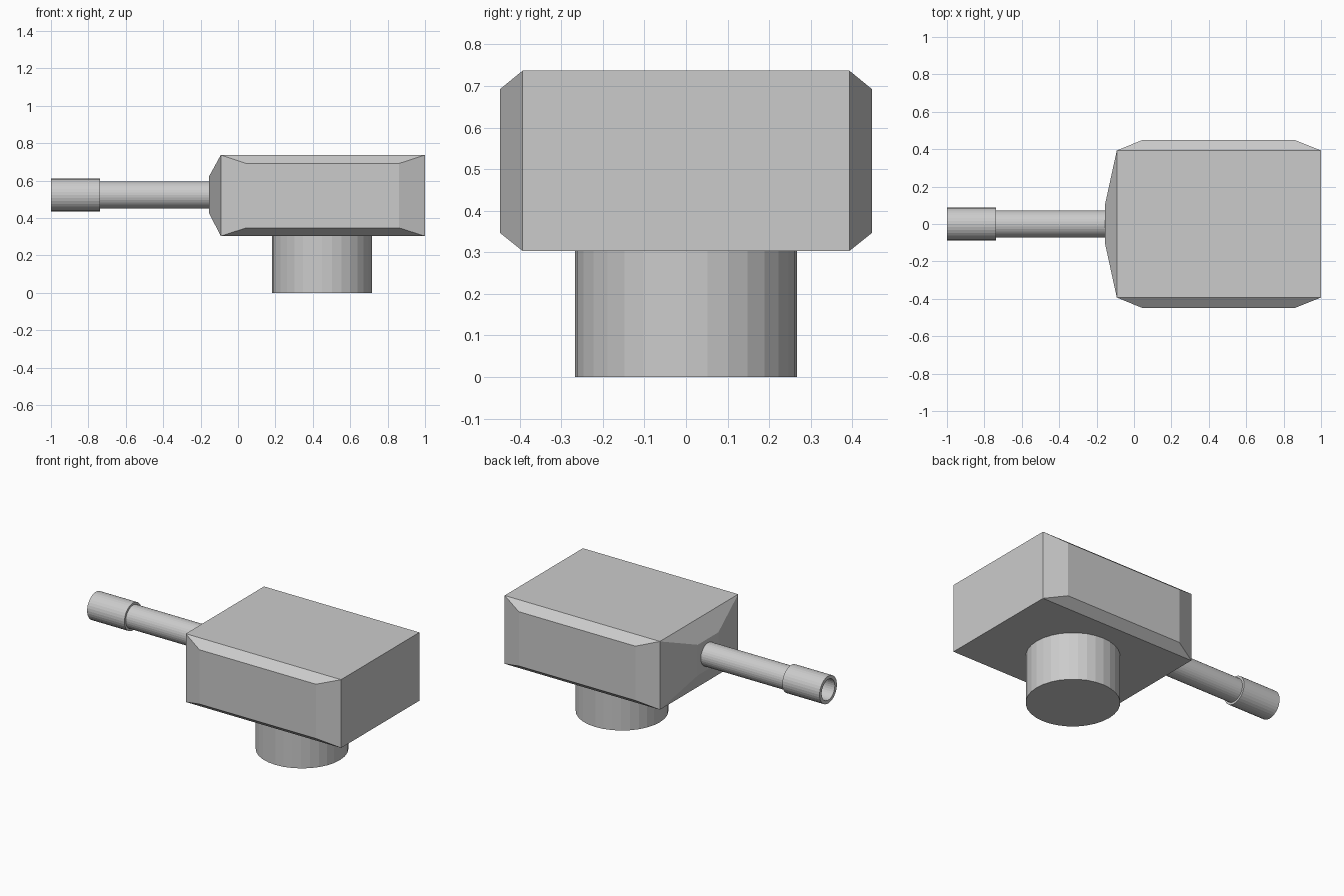
import bpy, bmesh, math
from mathutils import Vector, Matrix

if "Cube" in bpy.data.objects:
    bpy.data.objects.remove(bpy.data.objects["Cube"])


def finish(name, bm):
    bmesh.ops.recalc_face_normals(bm, faces=bm.faces[:])
    mesh = bpy.data.meshes.new(name)
    bm.to_mesh(mesh)
    bm.free()
    obj = bpy.data.objects.new(name, mesh)
    bpy.context.collection.objects.link(obj)
    return obj


def lathe_x(name, profile, z, sides=32):
    """Spin (x, radius) points about an axis parallel to x at height z."""
    bm = bmesh.new()
    verts = [bm.verts.new((x, 0, z + r)) for x, r in profile]
    edges = [bm.edges.new(pair) for pair in zip(verts, verts[1:])]
    bmesh.ops.spin(bm, geom=verts + edges, cent=(0, 0, z), axis=(1, 0, 0),
                   angle=math.tau, steps=sides, use_duplicate=False)
    bmesh.ops.remove_doubles(bm, verts=bm.verts[:], dist=1e-4)
    return finish(name, bm)


# Turret body: a box whose front and side faces rise to smaller panels
X0, X1, Y, Z0, Z1 = -0.092, 1.0, 0.393, 0.303, 0.737
bm = bmesh.new()
bmesh.ops.create_cube(bm, size=1, matrix=Matrix.Translation(
    ((X0 + X1) / 2, 0, (Z0 + Z1) / 2)) @ Matrix.Diagonal((X1 - X0, 2 * Y, Z1 - Z0, 1)))
bm.normal_update()
raised = [f for f in bm.faces if abs(f.normal.y) > 0.9 or f.normal.x < -0.9]
for f in bmesh.ops.extrude_discrete_faces(bm, faces=raised)["faces"]:
    is_front = f.calc_center_median().x < 0
    for v in f.verts:
        right, back, top = v.co.x > 0.5, v.co.y > 0, v.co.z > 0.5
        if is_front:
            v.co = Vector((-0.155, 0.104 if back else -0.104, 0.622 if top else 0.427))
        else:
            v.co = Vector((0.862 if right else 0.042, 0.448 if back else -0.448,
                           0.692 if top else 0.347))
finish("turret_body", bm)

# Swivel base
bm = bmesh.new()
bmesh.ops.create_cone(bm, cap_ends=True, segments=32, radius1=0.267, radius2=0.267,
                      depth=0.303, matrix=Matrix.Translation((0.45, 0, 0.1515)))
finish("swivel_base", bm)

# Barrel and hollow muzzle sleeve
AXIS_Z = 0.523
lathe_x("barrel", [(-0.155, 0), (-0.155, 0.073), (-0.78, 0.073), (-0.78, 0)], AXIS_Z)
lathe_x("muzzle", [(-0.738, 0.073), (-0.738, 0.087), (-1.0, 0.087),
                   (-1.0, 0.066), (-0.79, 0.066), (-0.79, 0)], AXIS_Z)
